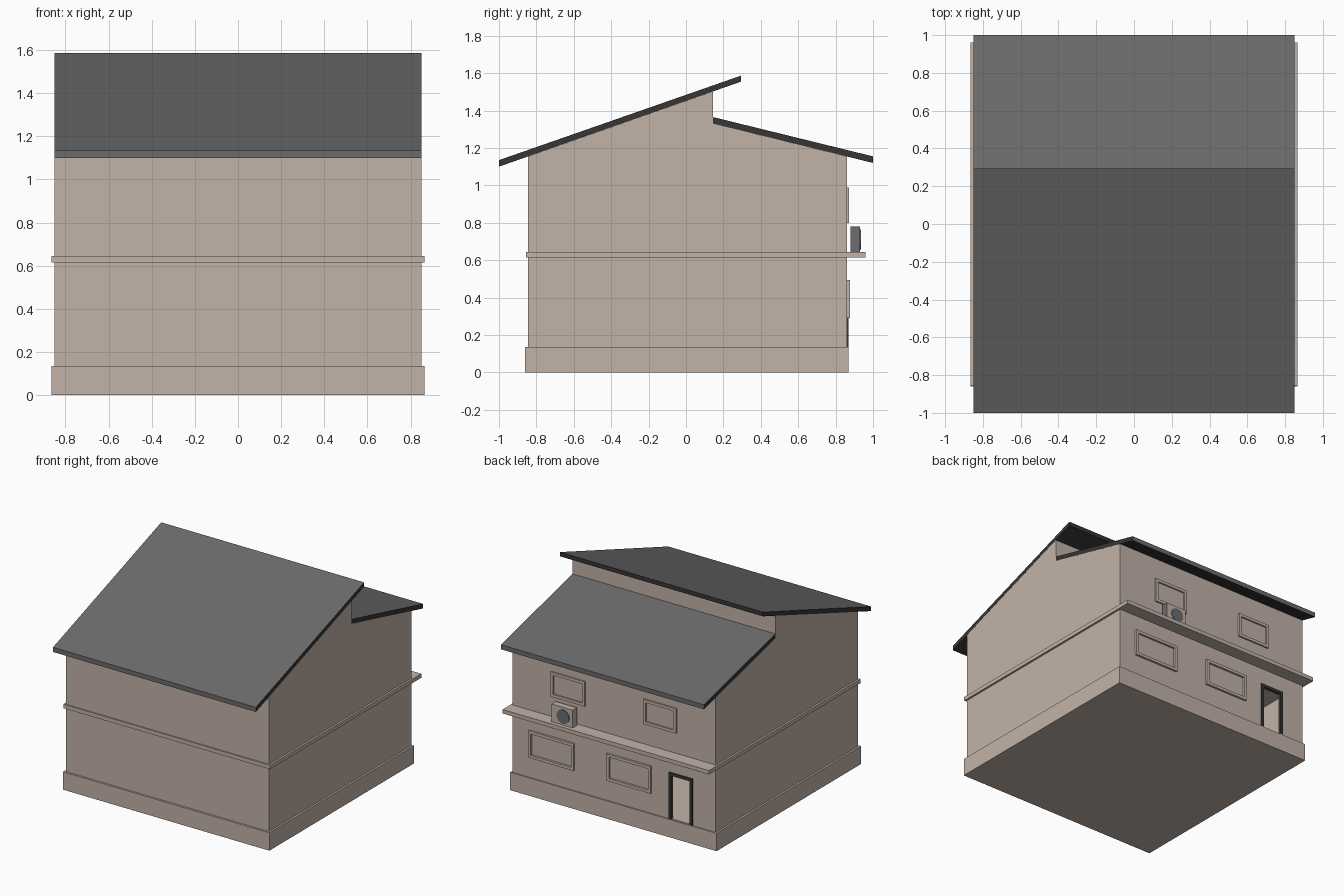
import bpy, bmesh, math
from mathutils import Matrix

if "Cube" in bpy.data.objects:
    bpy.data.objects.remove(bpy.data.objects["Cube"])


def lin(c):
    return c / 12.92 if c <= 0.04045 else ((c + 0.055) / 1.055) ** 2.4


def mat(name, r, g, b):
    m = bpy.data.materials.new(name)
    m.diffuse_color = (lin(r), lin(g), lin(b), 1)
    m.use_nodes = True
    m.node_tree.nodes["Principled BSDF"].inputs["Base Color"].default_value = m.diffuse_color
    return m


WALL = mat("beige_plaster", 0.76, 0.70, 0.655)
ROOF = mat("grey_roof", 0.42, 0.42, 0.42)
DARK = mat("dark_trim", 0.21, 0.21, 0.215)
METAL = mat("grey_metal", 0.42, 0.43, 0.45)


def finish(bm, name, *mats):
    bmesh.ops.recalc_face_normals(bm, faces=bm.faces)
    me = bpy.data.meshes.new(name)
    bm.to_mesh(me)
    bm.free()
    ob = bpy.data.objects.new(name, me)
    bpy.context.collection.objects.link(ob)
    for m in mats:
        me.materials.append(m)
    return ob


def add_box(bm, x0, x1, y0, y1, z0, z1):
    m = Matrix.Translation(((x0 + x1) / 2, (y0 + y1) / 2, (z0 + z1) / 2))
    bmesh.ops.create_cube(bm, size=1, matrix=m @ Matrix.Diagonal((x1 - x0, y1 - y0, z1 - z0, 1)))


def box(name, m, *dims):
    bm = bmesh.new()
    add_box(bm, *dims)
    return finish(bm, name, m)


def prism(name, profile, half, *mats):
    """Extrude a y-z profile along x."""
    bm = bmesh.new()
    f = bm.faces.new([bm.verts.new((-half, y, z)) for y, z in profile])
    r = bmesh.ops.extrude_face_region(bm, geom=[f])
    bmesh.ops.translate(bm, vec=(2 * half, 0, 0),
                        verts=[v for v in r["geom"] if isinstance(v, bmesh.types.BMVert)])
    return finish(bm, name, *mats)


# walls: gabled profile with a step between the two roofs
walls = prism("walls", [(-0.845, 0.1), (-0.845, 1.154), (0.145, 1.502), (0.145, 1.33),
                        (0.86, 1.154), (0.86, 0.1)], 0.85, WALL)

# hollow ground floor and door opening
DX0, DX1, DZ = -0.66, -0.46, 0.49
cutters = [box("room_cutter", WALL, -0.83, 0.83, -0.825, 0.84, 0.14, 0.61),
           box("door_cutter", WALL, DX0 + 0.02, DX1 - 0.02, 0.8, 0.9, 0.14, DZ - 0.02)]
for c in cutters:
    c.hide_render = True
    c.hide_viewport = True
    b = walls.modifiers.new(c.name, 'BOOLEAN')
    b.operation = 'DIFFERENCE'
    b.solver = 'EXACT'
    b.object = c

# plinth and floor ledge
box("plinth", WALL, -0.865, 0.865, -0.86, 0.87, 0, 0.135)
box("floor_ledge", WALL, -0.865, 0.865, -0.855, 0.96, 0.615, 0.645)

# roofs: grey on top and at the eave, dark on the other edges and underneath
for name, prof, eave in (
        ("front_roof", [(-1, 1.10), (-1, 1.135), (0.295, 1.587), (0.295, 1.555)], -1),
        ("back_roof", [(0.145, 1.33), (0.145, 1.365), (1, 1.155), (1, 1.12)], 1)):
    ob = prism(name, prof, 0.85, ROOF, DARK)
    for p in ob.data.polygons:
        p.material_index = 0 if p.normal.z > 0.5 or p.normal.y * eave > 0.9 else 1


def frame(name, m, x0, x1, z0, z1, y1, w, sill=True):
    bm = bmesh.new()
    y0 = 0.85
    low = z0 + w if sill else z0
    add_box(bm, x0, x0 + w, y0, y1, low, z1 - w)
    add_box(bm, x1 - w, x1, y0, y1, low, z1 - w)
    add_box(bm, x0, x1, y0, y1, z1 - w, z1)
    if sill:
        add_box(bm, x0, x1, y0, y1, z0, z0 + w)
    return finish(bm, name, m)


# window frames and door frame on the back wall
for i, (x0, x1, z0, z1, y1) in enumerate((
        (0.33, 0.71, 0.29, 0.495, 0.876), (-0.315, 0.055, 0.29, 0.495, 0.876),
        (0.24, 0.525, 0.80, 0.988, 0.872), (-0.525, -0.25, 0.80, 0.988, 0.872))):
    frame(f"window_frame_{i + 1}", WALL, x0, x1, z0, z1, y1, 0.022)
frame("door_frame", DARK, DX0, DX1, 0.135, DZ, 0.868, 0.022, sill=False)

# air conditioner standing on the ledge, grey on its right side
ac = box("air_conditioner", WALL, 0.298, 0.474, 0.88, 0.93, 0.645, 0.78)
ac.data.materials.append(METAL)
for p in ac.data.polygons:
    p.material_index = 1 if p.normal.x > 0.9 else 0
bm = bmesh.new()
bmesh.ops.create_cone(bm, cap_ends=True, segments=16, radius1=0.053, radius2=0.053, depth=0.006,
                      matrix=Matrix.Translation((0.378, 0.932, 0.71)) @ Matrix.Rotation(math.pi / 2, 4, 'X'))
finish(bm, "fan_grille", METAL)
